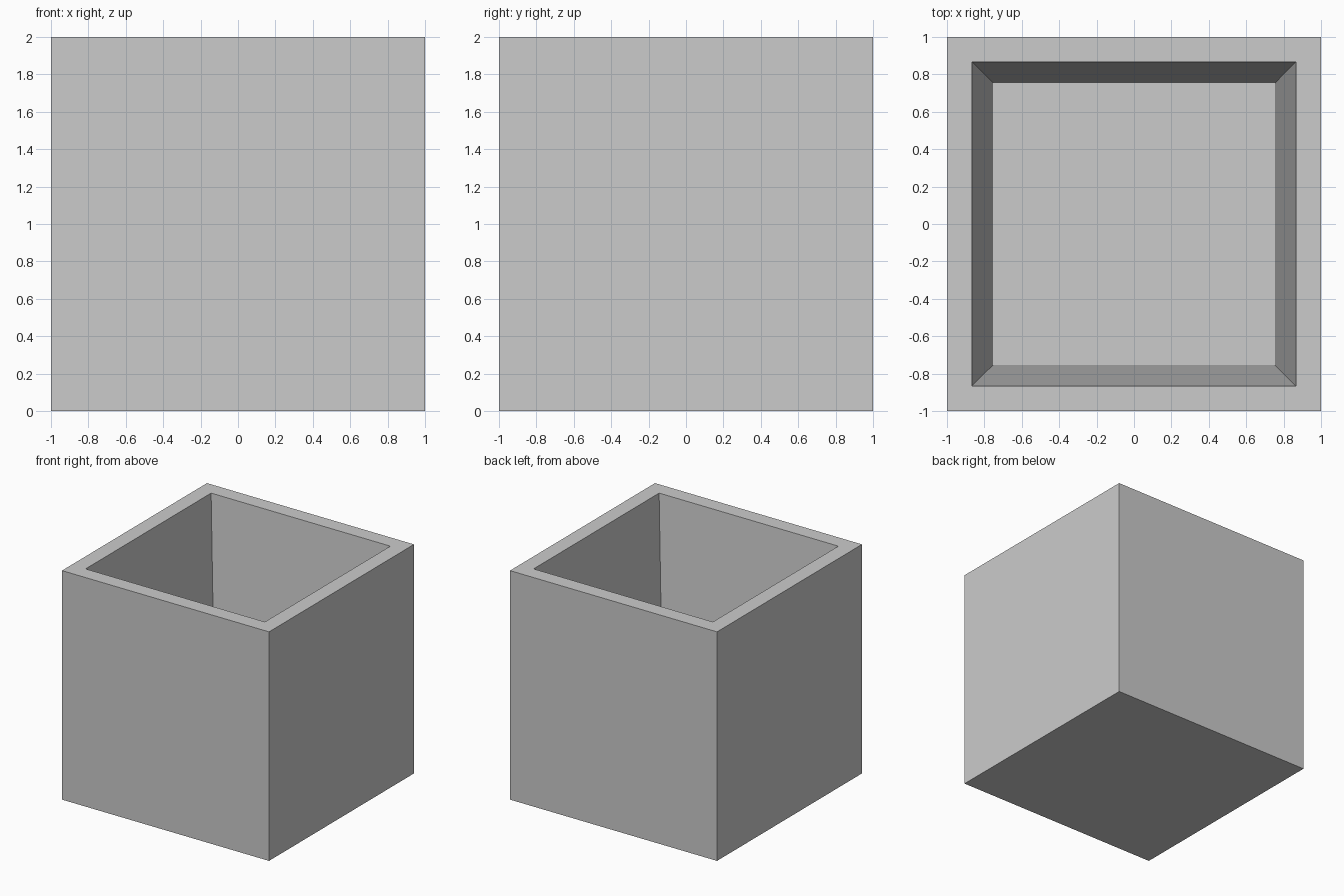
import bpy, bmesh
from mathutils import Vector

if "Cube" in bpy.data.objects:
    bpy.data.objects.remove(bpy.data.objects["Cube"])

TOP, FLOOR_Z = 2.0, 0.2
RIM, FLOOR = 0.866, 0.753   # half widths of the cavity at rim and floor

bm = bmesh.new()

# Solid outer block
bmesh.ops.create_cube(bm, size=2.0)
bmesh.ops.translate(bm, verts=bm.verts, vec=Vector((0, 0, 1)))

# Rim: inset the top face
bm.faces.ensure_lookup_table()
top = max(bm.faces, key=lambda f: f.calc_center_median().z)
bmesh.ops.inset_region(bm, faces=[top], thickness=1.0 - RIM, use_even_offset=True)

# Tapered cavity: inset again and sink the face to the floor
bmesh.ops.inset_region(bm, faces=[top], thickness=RIM - FLOOR, use_even_offset=True)
bmesh.ops.translate(bm, verts=top.verts, vec=Vector((0, 0, FLOOR_Z - TOP)))

bmesh.ops.recalc_face_normals(bm, faces=bm.faces)
mesh = bpy.data.meshes.new("open_box")
bm.to_mesh(mesh)
bm.free()
box = bpy.data.objects.new("open_box", mesh)
bpy.context.collection.objects.link(box)
